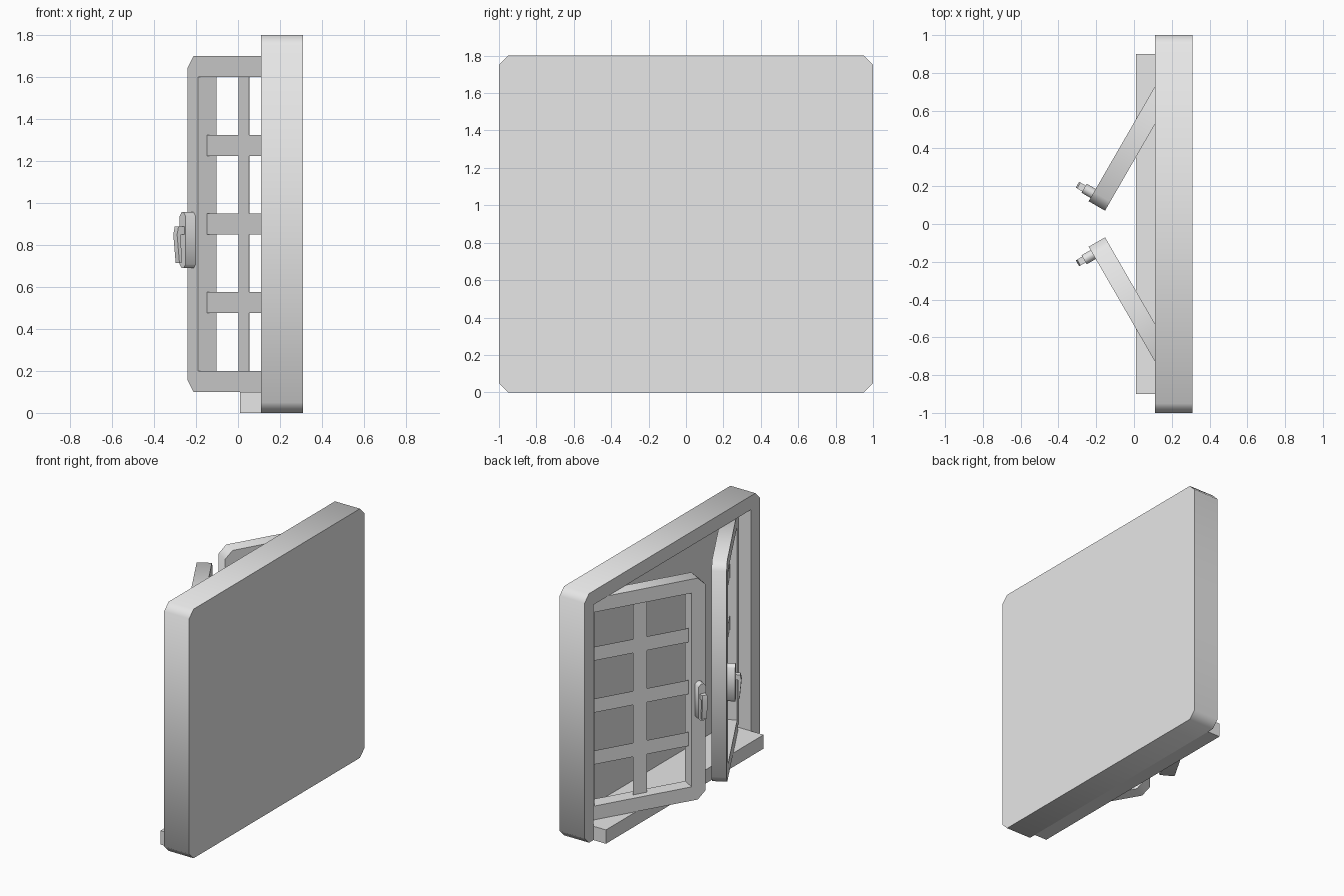
import bpy, bmesh, math
from mathutils import Vector

cube = bpy.data.objects.get("Cube")
if cube:
    bpy.data.objects.remove(cube, do_unlink=True)

grey = bpy.data.materials.new("light_grey")
grey.use_nodes = True
grey.diffuse_color = (0.8, 0.8, 0.8, 1)
grey.node_tree.nodes["Principled BSDF"].inputs["Base Color"].default_value = (0.8, 0.8, 0.8, 1)


def rect(a0, a1, b0, b1, cut=0.0):
    """Rectangle outline, with clipped corners when cut is given."""
    if not cut:
        return [(a0, b0), (a1, b0), (a1, b1), (a0, b1)]
    return [(a0 + cut, b0), (a1 - cut, b0), (a1, b0 + cut), (a1, b1 - cut),
            (a1 - cut, b1), (a0 + cut, b1), (a0, b1 - cut), (a0, b0 + cut)]


def prism(name, loops, start, end, axis="X", side=1):
    """Extrude outlines (first outer, then holes) along X or Y; side flips y."""
    bm = bmesh.new()
    edges = []
    for loop in loops:
        pts = [(start, a, b) if axis == "X" else (a, start, b) for a, b in loop]
        vs = [bm.verts.new((x, y * side, z)) for x, y, z in pts]
        if len(loops) == 1:
            bm.faces.new(vs)
        else:
            edges += [bm.edges.new((vs[i - 1], vs[i])) for i in range(len(vs))]
    if edges:
        bmesh.ops.triangle_fill(bm, edges=edges, use_beauty=True)
    new = bmesh.ops.extrude_face_region(bm, geom=bm.faces[:], use_keep_orig=True)["geom"]
    step = end - start
    vec = Vector((step, 0, 0)) if axis == "X" else Vector((0, step * side, 0))
    bmesh.ops.translate(bm, vec=vec, verts=[v for v in new if isinstance(v, bmesh.types.BMVert)])
    bmesh.ops.recalc_face_normals(bm, faces=bm.faces)
    mesh = bpy.data.meshes.new(name)
    bm.to_mesh(mesh)
    bm.free()
    mesh.materials.append(grey)
    obj = bpy.data.objects.new(name, mesh)
    bpy.context.collection.objects.link(obj)
    return obj


def smooth(obj):
    bpy.ops.object.select_all(action="DESELECT")
    obj.select_set(True)
    bpy.context.view_layer.objects.active = obj
    bpy.ops.object.shade_smooth_by_angle(angle=math.radians(60))


# Window casing: a clipped-corner slab hollowed from the open side
casing = prism("window_casing", [rect(-1, 1, 0, 1.8, 0.05)], 0.11, 0.31)
cutter = prism("casing_cutter", [rect(-0.9, 0.9, 0.1, 1.7)], 0, 0.305)
cutter.hide_render = True
hollow = casing.modifiers.new("hollow", "BOOLEAN")
hollow.operation = "DIFFERENCE"
hollow.solver = "EXACT"
hollow.object = cutter
bpy.context.view_layer.objects.active = casing
bpy.ops.object.modifier_apply(modifier="hollow")
bpy.data.objects.remove(cutter, do_unlink=True)
smooth(casing)

# Sill
prism("window_sill", [rect(-0.9, 0.9, 0, 0.1)], 0.01, 0.11)

# Lever outline, seen along the sash edge
lever = [(-0.05, 0.888), (-0.087, 0.888), (-0.095, 0.85), (-0.082, 0.714),
         (-0.071, 0.714), (-0.073, 0.85), (-0.05, 0.85)]

# Two sashes swung open about their outer edges
for label, side in (("back", 1), ("front", -1)):
    parts = [prism(label + "_sash_frame",
                   [rect(-0.9, 0, 0.1, 1.7, 0.055), rect(-0.8, -0.1, 0.2, 1.6)],
                   0, 0.1, side=side)]
    # Thin glazing bars in the middle of the sash
    parts.append(prism(label + "_upright_bar", [rect(-0.5, -0.4, 0.2, 1.6)],
                       0.049, 0.051, side=side))
    for i, z in enumerate((0.525, 0.9, 1.275)):
        parts.append(prism(f"{label}_cross_bar_{i + 1}",
                           [rect(-0.8, -0.1, z - 0.05, z + 0.05)],
                           0.049, 0.051, side=side))
    # Handle plate and lever
    parts.append(prism(label + "_handle_plate", [rect(-0.88, -0.825, 0.69, 0.957, 0.018)],
                       -0.055, 0, side=side))
    parts.append(prism(label + "_handle_lever", [lever], -0.872, -0.836, axis="Y", side=side))
    for obj in parts:
        obj.location = (0.21, 0.9 * side, 0)
        obj.rotation_euler.z = math.radians(-30) * side
        smooth(obj)
